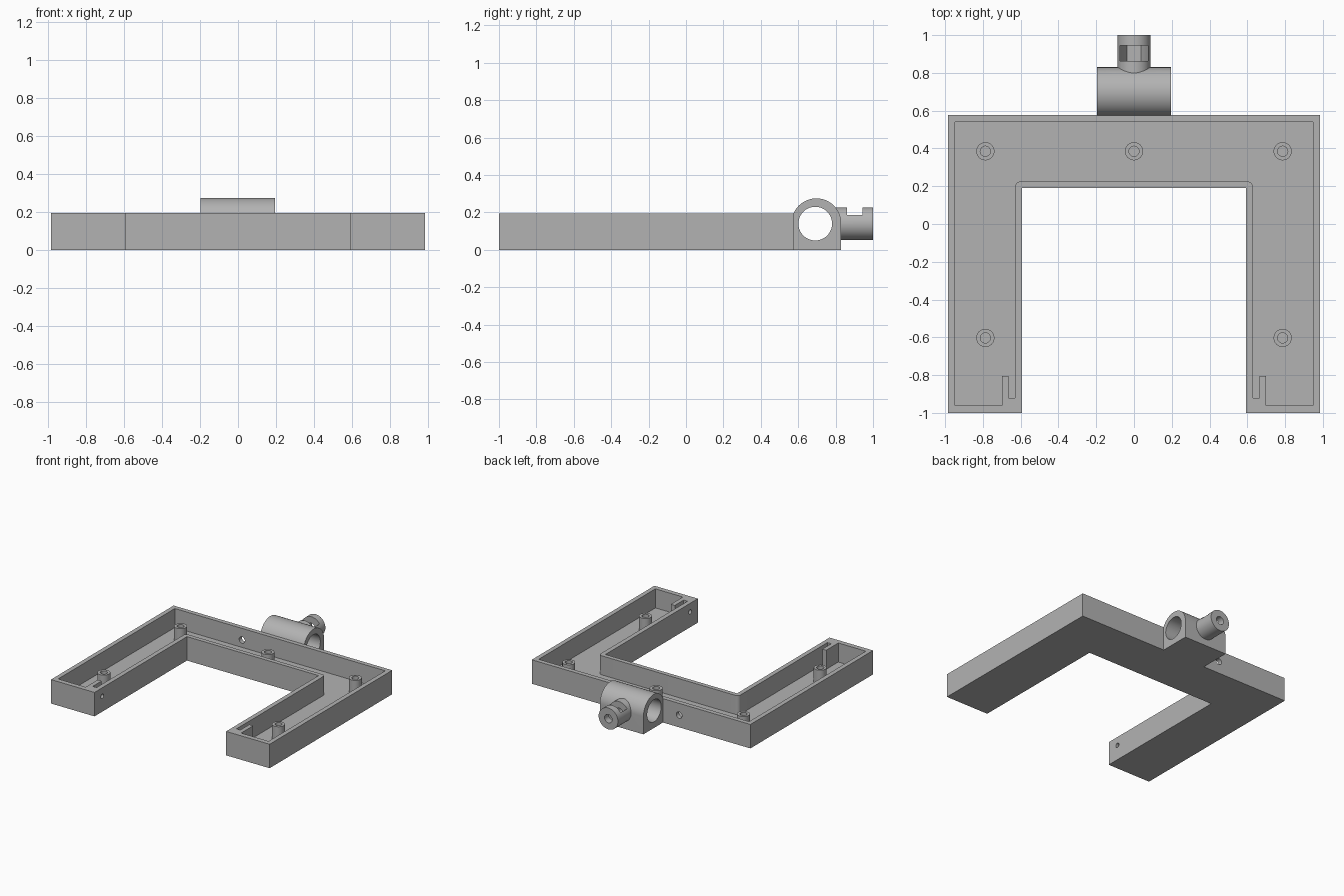
import bpy, bmesh, math
from mathutils import Matrix, Vector

cube = bpy.data.objects.get("Cube")
if cube:
    bpy.data.objects.remove(cube, do_unlink=True)

grey = bpy.data.materials.new("plain_grey")
grey.use_nodes = True
GREY = (0.45, 0.45, 0.45, 1)
grey.diffuse_color = GREY
grey.node_tree.nodes["Principled BSDF"].inputs["Base Color"].default_value = GREY


def finish(name, bm):
    bmesh.ops.recalc_face_normals(bm, faces=bm.faces)
    mesh = bpy.data.meshes.new(name)
    bm.to_mesh(mesh)
    bm.free()
    mesh.materials.append(grey)
    obj = bpy.data.objects.new(name, mesh)
    bpy.context.collection.objects.link(obj)
    return obj


def prism(name, outline, start, end, axis="z"):
    """Extrude a closed outline: (x, y) along z, (y, z) along x, or (x, z) along y."""
    place = {"z": lambda a, b, t: (a, b, t),
             "x": lambda a, b, t: (t, a, b),
             "y": lambda a, b, t: (a, t, b)}[axis]
    bm = bmesh.new()
    face = bm.faces.new([bm.verts.new(place(a, b, start)) for a, b in outline])
    out = bmesh.ops.extrude_face_region(bm, geom=[face])
    verts = [v for v in out["geom"] if isinstance(v, bmesh.types.BMVert)]
    bmesh.ops.translate(bm, verts=verts, vec=Vector(place(0, 0, end - start)))
    return finish(name, bm)


def arc(cx, cy, r, first=0, last=360, steps=48):
    full = last - first == 360
    count = steps if full else steps + 1
    angles = [math.radians(first + (last - first) * i / steps) for i in range(count)]
    return [(cx + r * math.cos(a), cy + r * math.sin(a)) for a in angles]


def rect(x0, x1, y0, y1):
    return [(x0, y0), (x1, y0), (x1, y1), (x0, y1)]


def boolean(target, tool, operation="DIFFERENCE"):
    mod = target.modifiers.new("cut", "BOOLEAN")
    mod.operation, mod.solver, mod.object = operation, "EXACT", tool
    bpy.ops.object.select_all(action="DESELECT")
    bpy.context.view_layer.objects.active = target
    target.select_set(True)
    bpy.ops.object.modifier_apply(modifier=mod.name)
    bpy.data.objects.remove(tool, do_unlink=True)


def smooth(obj):
    bpy.ops.object.select_all(action="DESELECT")
    bpy.context.view_layer.objects.active = obj
    obj.select_set(True)
    bpy.ops.object.shade_smooth_by_angle(angle=math.radians(30))


def mirrored(half):
    return half + [(-x, y) for x, y in reversed(half)]


# U-shaped tray body
H, FLOOR, BACK = 0.195, 0.04, 0.578
OUT, INN, WALL = 0.985, 0.593, 0.037
frame = prism("tray_frame", mirrored([(INN, 0.19), (INN, -1), (OUT, -1), (OUT, BACK)]), 0, H)

# Cavity, with rounded inner corners and a slotted block in each leg end
ci, co = INN + WALL, OUT - WALL
half = arc(ci - 0.03, 0.195, 0.03, 90, 0, 8)
half += [(ci, -0.92), (0.665, -0.92), (0.665, -0.805), (0.7, -0.805),
         (0.7, -0.96), (co, -0.96), (co, BACK - WALL)]
boolean(frame, prism("cavity_cutter", mirrored(half), FLOOR, 0.3))

# Small holes through the inner leg walls and one through the back wall
for side in (-1, 1):
    x0, x1 = sorted((side * 0.57, side * 0.645))
    boolean(frame, prism("leg_hole_cutter", arc(-0.9, 0.125, 0.018, steps=24), x0, x1, "x"))
boolean(frame, prism("cable_hole_cutter", arc(-0.343, 0.1, 0.026, steps=32), 0.5, 0.62, "y"))
smooth(frame)

# Screw posts
for i, (x, y) in enumerate([(-0.787, 0.385), (0, 0.385), (0.787, 0.385),
                            (-0.787, -0.603), (0.787, -0.603)]):
    post = prism(f"screw_post_{i + 1}", arc(x, y, 0.048, steps=32), FLOOR - 0.01, 0.155)
    boolean(post, prism("post_cutter", arc(x, y, 0.027, steps=32), FLOOR, 0.2))
    smooth(post)

# Pipe clamp: round top, straight sides down to the base
CY, CZ, R = 0.697, 0.142, 0.133
clamp = prism("pipe_clamp", [(CY - R, 0), (CY + R, 0)] + arc(CY, CZ, R, 0, 180, 32),
              -0.197, 0.195, "x")

# Clamping stud behind it, bored with the pipe
stud = prism("clamp_stud", arc(0, 0.14, 0.087), 0.72, 1.0, "y")
boolean(clamp, stud, "UNION")
boolean(clamp, prism("pipe_cutter", arc(0.691, 0.14, 0.09, steps=64), -0.3, 0.3, "x"))
boolean(clamp, prism("screw_cutter", arc(0, 0.14, 0.034, steps=32), 0.72, 1.1, "y"))

# Hexagonal nut slot open at the top of the stud
hexagon = arc(0, 0.14, 0.073, 180, 360, 3)
boolean(clamp, prism("nut_cutter", hexagon + [(0.073, 0.3), (-0.073, 0.3)], 0.862, 0.945, "y"))
smooth(clamp)
